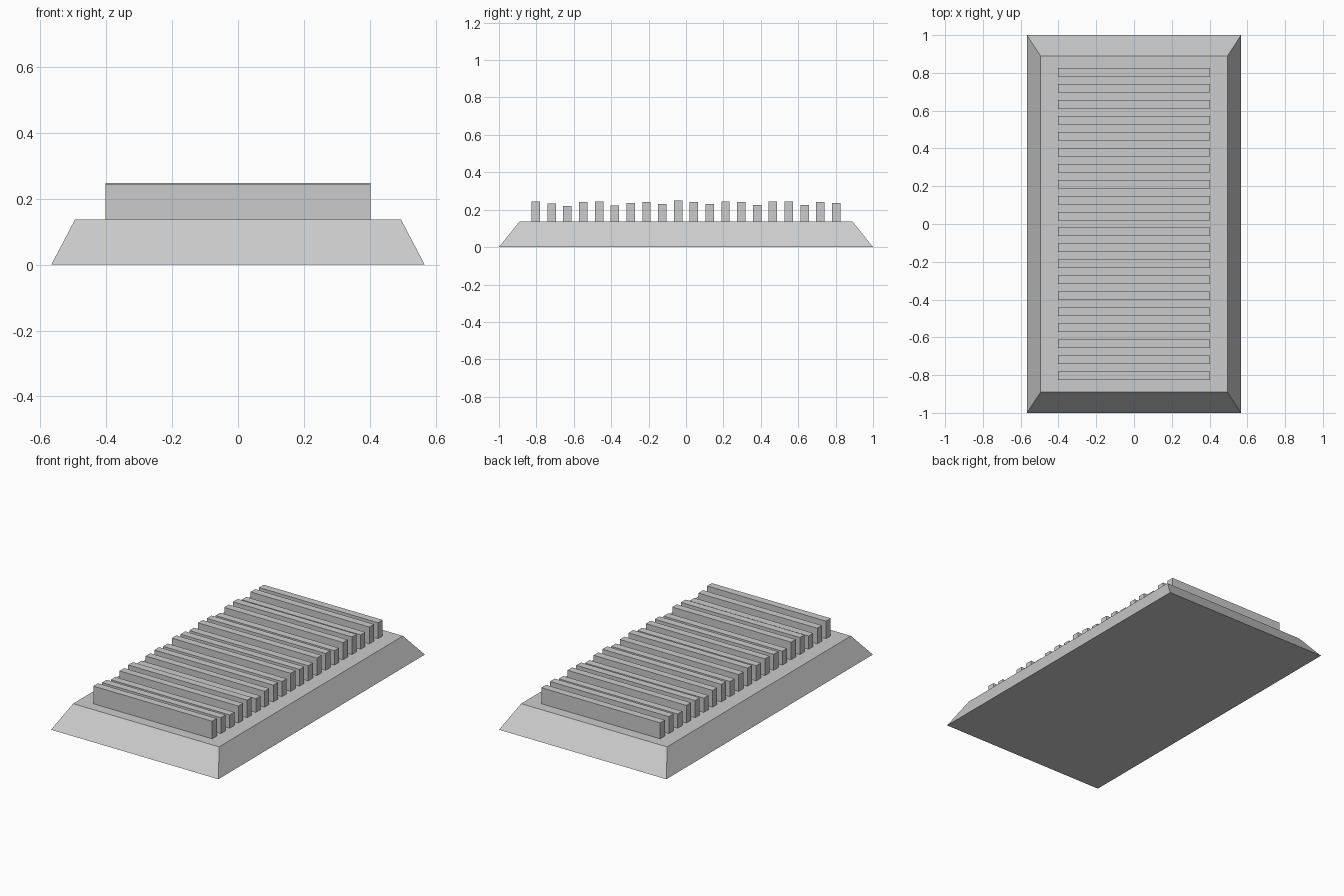
import bpy, bmesh

if "Cube" in bpy.data.objects:
    bpy.data.objects.remove(bpy.data.objects["Cube"])

BASE_TOP = 0.137


def tapered_box(name, center, bottom, top, z0, z1):
    """Box with separate bottom and top half sizes (x, y)."""
    bm = bmesh.new()
    bmesh.ops.create_cube(bm, size=2)
    for v in bm.verts:
        hx, hy = top if v.co.z > 0 else bottom
        v.co = (v.co.x * hx, v.co.y * hy, z1 if v.co.z > 0 else z0)
    mesh = bpy.data.meshes.new(name)
    bm.to_mesh(mesh)
    bm.free()
    obj = bpy.data.objects.new(name, mesh)
    obj.location = (center[0], center[1], 0)
    bpy.context.collection.objects.link(obj)
    return obj


# Sloped base slab
tapered_box("base", (0, 0), (0.567, 1.0), (0.495, 0.89), 0, BASE_TOP)

# Row of cross bars with uneven tops, front to back
bar_tops = [0.245, 0.234, 0.219, 0.241, 0.245, 0.222, 0.235, 0.240, 0.230, 0.248,
            0.240, 0.230, 0.245, 0.240, 0.225, 0.243, 0.245, 0.225, 0.241, 0.235]
FIRST_Y = -0.803
pitch = -2 * FIRST_Y / (len(bar_tops) - 1)
half = (0.403, 0.0225)
for i, z in enumerate(bar_tops):
    tapered_box(f"bar_{i + 1:02d}", (0, FIRST_Y + i * pitch), half, half, BASE_TOP, z)
